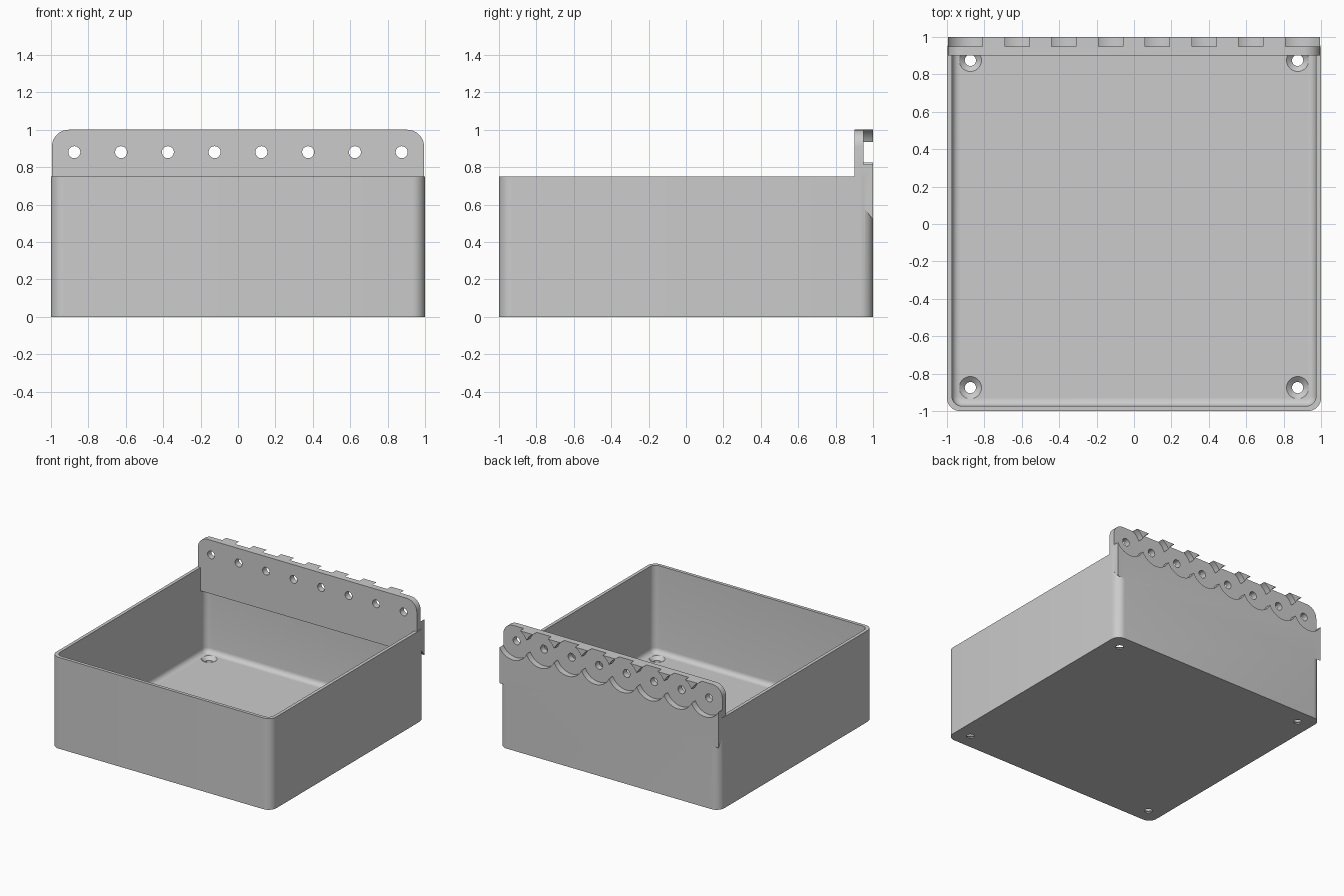
import bpy, bmesh, math
from mathutils import Matrix, Vector

if "Cube" in bpy.data.objects:
    bpy.data.objects.remove(bpy.data.objects["Cube"], do_unlink=True)

grey = bpy.data.materials.new("plain_grey")
grey.use_nodes = True
colour = (0.6, 0.6, 0.6, 1)
grey.diffuse_color = colour
grey.node_tree.nodes["Principled BSDF"].inputs["Base Color"].default_value = colour


def finish(name, bm):
    bmesh.ops.recalc_face_normals(bm, faces=bm.faces)
    mesh = bpy.data.meshes.new(name)
    bm.to_mesh(mesh)
    bm.free()
    mesh.materials.append(grey)
    obj = bpy.data.objects.new(name, mesh)
    bpy.context.collection.objects.link(obj)
    return obj


def rounded_loft(name, levels, steps=8):
    """Stack of rounded squares; each level is (half size, corner radius, z)."""
    bm = bmesh.new()
    rings = []
    for half, rad, z in levels:
        ring = []
        for corner in range(4):
            mid = math.radians(45 + 90 * corner)
            cx = math.copysign(half - rad, math.cos(mid))
            cy = math.copysign(half - rad, math.sin(mid))
            for i in range(steps + 1):
                a = math.radians(90 * (corner + i / steps))
                ring.append(bm.verts.new((cx + rad * math.cos(a), cy + rad * math.sin(a), z)))
        rings.append(ring)
    n = len(rings[0])
    for low, high in zip(rings, rings[1:]):
        for i in range(n):
            j = (i + 1) % n
            bm.faces.new((low[i], low[j], high[j], high[i]))
    bm.faces.new(rings[0])
    bm.faces.new(rings[-1])
    return finish(name, bm)


def cone(name, centre, r1, r2, depth, along_y=False, segments=48):
    bm = bmesh.new()
    turn = Matrix.Rotation(math.radians(90), 4, 'X') if along_y else Matrix()
    bmesh.ops.create_cone(bm, cap_ends=True, segments=segments, radius1=r1, radius2=r2,
                          depth=depth, matrix=Matrix.Translation(centre) @ turn)
    return finish(name, bm)


def combine(target, tool, operation='DIFFERENCE'):
    tool.hide_render = True
    mod = target.modifiers.new(tool.name, 'BOOLEAN')
    mod.operation, mod.solver, mod.object = operation, 'EXACT', tool
    bpy.context.view_layer.objects.active = target
    bpy.ops.object.modifier_apply(modifier=mod.name)
    bpy.data.objects.remove(tool, do_unlink=True)


# Open box with rounded corners and a filleted floor
floor, fillet, inner = 0.035, 0.04, 0.973
storage_bin = rounded_loft("storage_bin", [(1, 0.07, 0), (1, 0.07, 0.75)])
levels = []
for k in range(7):
    a = math.radians(15 * k)
    inset = fillet * (1 - math.sin(a))
    levels.append((inner - inset, 0.052 - inset, floor + fillet * (1 - math.cos(a))))
levels.append((inner, 0.052, 0.9))
combine(storage_bin, rounded_loft("cavity_cutter", levels))

# Hanging plate along the back, with rounded top corners
half = 0.995
profile = [(0.9, 0.56), (0.96, 0.57), (1, 0.52), (1, 1), (0.9, 1)]
bm = bmesh.new()
face = bm.faces.new([bm.verts.new((-half, y, z)) for y, z in profile])
ext = bmesh.ops.extrude_face_region(bm, geom=[face])
bmesh.ops.translate(bm, vec=Vector((2 * half, 0, 0)),
                    verts=[v for v in ext["geom"] if isinstance(v, bmesh.types.BMVert)])
bmesh.ops.recalc_face_normals(bm, faces=bm.faces)
corners = [e for e in bm.edges
           if all(v.co.z > 0.99 for v in e.verts)
           and abs(e.verts[0].co.x - e.verts[1].co.x) < 0.01]
bmesh.ops.bevel(bm, geom=corners, offset=0.09, segments=10, profile=0.5, affect='EDGES')
combine(storage_bin, finish("hanging_plate", bm), 'UNION')

# Overlapping round pockets behind the plate, each with a through hole
for i in range(8):
    x = -0.875 + 0.25 * i
    combine(storage_bin, cone("pocket_cutter", (x, 1.0, 0.88), 0.137, 0.137, 0.1, True, 64))
    combine(storage_bin, cone("hole_cutter", (x, 0.93, 0.88), 0.032, 0.032, 0.2, True, 32))

# Countersunk screw holes in the floor
for sx in (-1, 1):
    for sy in (-1, 1):
        x, y = 0.875 * sx, 0.875 * sy
        combine(storage_bin, cone("screw_cutter", (x, y, 0), 0.03, 0.03, 0.2, segments=32))
        combine(storage_bin, cone("countersink_cutter", (x, y, floor - 0.01),
                                  0.025, 0.071, 0.04, segments=32))

bpy.ops.object.select_all(action='DESELECT')
storage_bin.select_set(True)
bpy.context.view_layer.objects.active = storage_bin
bpy.ops.object.shade_smooth_by_angle(angle=math.radians(30))
